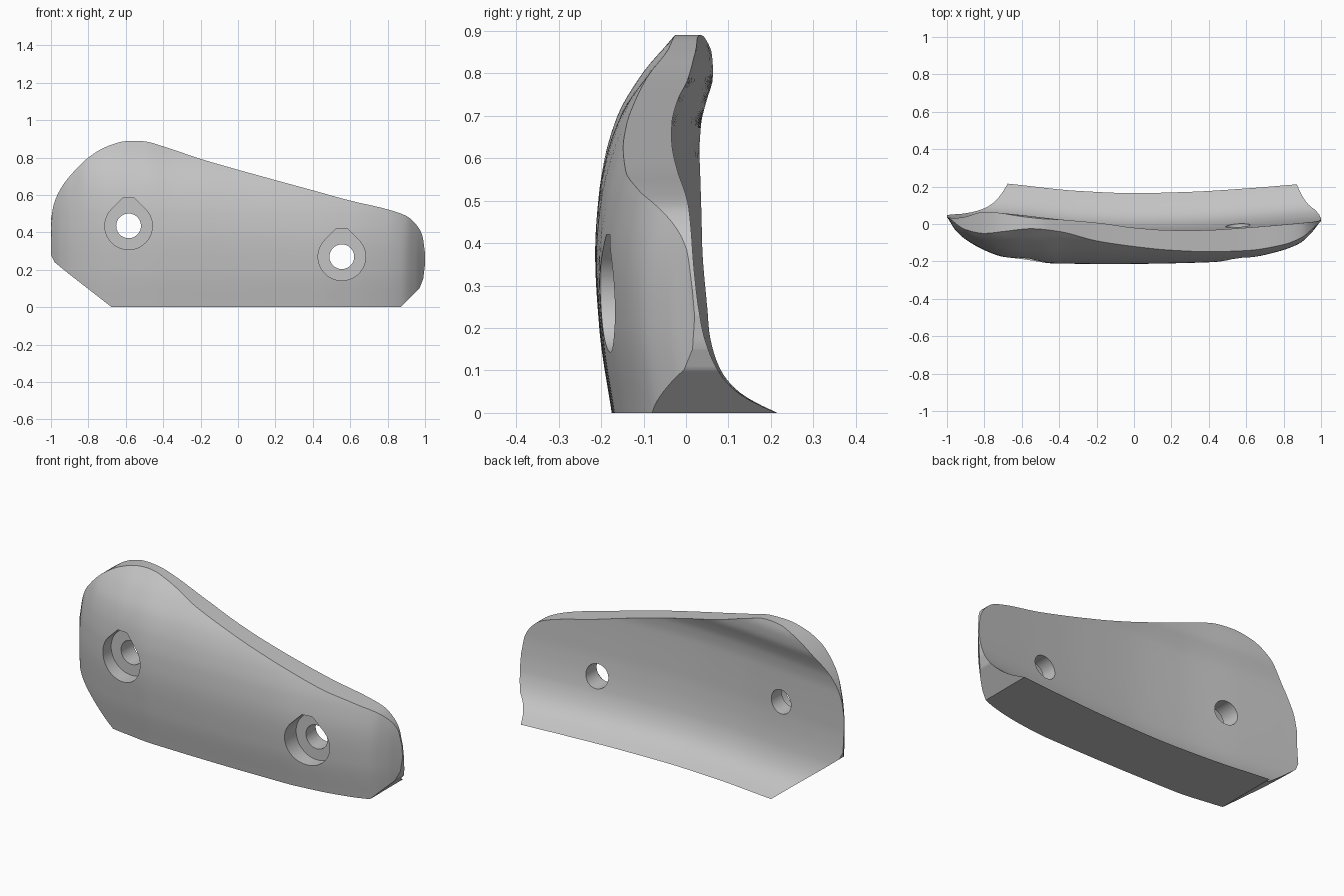
import bpy, bmesh, math

cube = bpy.data.objects.get("Cube")
if cube:
    bpy.data.objects.remove(cube, do_unlink=True)

grey = bpy.data.materials.new("plain grey")
grey.use_nodes = True
colour = (0.55, 0.55, 0.55, 1)
grey.diffuse_color = colour
grey.node_tree.nodes["Principled BSDF"].inputs["Base Color"].default_value = colour


def linear(points):
    """Piecewise straight function through the points."""
    def value(x):
        for (xa, ya), (xb, yb) in zip(points, points[1:]):
            if x <= xb:
                return ya + (yb - ya) * max(0, (x - xa) / (xb - xa))
        return points[-1][1]
    return value


def smooth(points):
    """Monotone cubic function through the points."""
    slopes = [(b[1] - a[1]) / (b[0] - a[0]) for a, b in zip(points, points[1:])]
    tangents = [slopes[0]]
    for a, b in zip(slopes, slopes[1:]):
        tangents.append(2 * a * b / (a + b) if a * b > 0 else 0)
    tangents.append(slopes[-1])

    def value(x):
        x = min(max(x, points[0][0]), points[-1][0])
        for i in range(len(points) - 1):
            (xa, ya), (xb, yb) = points[i], points[i + 1]
            if x <= xb:
                break
        h = xb - xa
        t = (x - xa) / h
        s = 1 - t
        return (ya * s * s * (1 + 2 * t) + yb * t * t * (1 + 2 * s)
                + h * t * s * (tangents[i] * s - tangents[i + 1] * t))
    return value


# Outline seen from the front
outline_top = smooth([(-1, .47), (-.985, .55), (-.95, .63), (-.9, .7), (-.8, .8),
                      (-.7, .86), (-.6, .888), (-.55, .89), (-.5, .887), (-.4, .86),
                      (-.2, .793), (0, .735), (.4, .625), (.6, .57), (.8, .523),
                      (.9, .488), (.95, .445), (.985, .385), (1, .29)])
outline_bottom = linear([(-1, .28), (-.98, .24), (-.9, .175), (-.675, 0),
                         (.87, 0), (.97, .1), (.99, .15), (1, .23)])

# Bulged front: upright profile, end rounding and the top edge it runs into
front_profile = smooth([(0, -.175), (.2, -.205), (.4, -.218), (.5, -.214), (.6, -.2),
                        (.7, -.17), (.8, -.11), (.89, -.03)])
front_ends = smooth([(-1, .255), (-.95, .175), (-.85, .105), (-.7, .045), (-.6, .028),
                     (-.4, .005), (0, 0), (.4, .005), (.6, .025), (.75, .055),
                     (.88, .1), (.95, .16), (.98, .2), (1, .228)])
front_top_edge = smooth([(-1, .04), (-.9, -.03), (-.8, -.05), (-.7, -.04), (-.55, -.025),
                         (-.4, -.04), (-.2, -.09), (0, -.12), (.2, -.14), (.4, -.148),
                         (.6, -.142), (.8, -.11), (.9, -.07), (.95, -.03), (1, .015)])

# Hollow back: flared foot and a gentle sideways curve
back_profile = smooth([(0, .165), (.03, .1), (.06, .055), (.1, .02), (.15, -.005),
                       (.2, -.02), (.3, -.035), (.4, -.042), (.6, -.045), (.68, -.037),
                       (.735, -.02), (.79, 0), (.85, .005), (.89, -.003)])
back_bow = smooth([(-1, .08), (-.67, .05), (-.3, .012), (0, 0), (.3, .007),
                   (.6, .025), (.87, .047), (1, .058)])


def front_y(x, z):
    top = outline_top(x)
    base = front_profile(z) + front_ends(x)
    edge = front_top_edge(x) - front_profile(top) - front_ends(x)
    return base + edge * (z / top) ** 3


def back_y(x, z):
    return back_profile(z) + back_bow(x)


def finish(name, bm):
    bmesh.ops.recalc_face_normals(bm, faces=bm.faces)
    mesh = bpy.data.meshes.new(name)
    bm.to_mesh(mesh)
    bm.free()
    mesh.materials.append(grey)
    obj = bpy.data.objects.new(name, mesh)
    bpy.context.collection.objects.link(obj)
    return obj


# Grip plate: front and back sheets closed by a rim
columns = 110
rows = 44
xs = {-math.cos(math.pi * i / columns) for i in range(columns + 1)}
xs = sorted(xs | {-.98, -.9, -.675, .87, .97, .99})
bm = bmesh.new()
front, back = [], []
for x in xs:
    low, high = outline_bottom(x), outline_top(x)
    zs = [low + (high - low) * j / rows for j in range(rows + 1)]
    back.append([bm.verts.new((x, back_y(x, z), z)) for z in zs])
    front.append([bm.verts.new((x, min(front_y(x, z), back_y(x, z) - .003), z))
                  for z in zs])
last = len(xs) - 1
for sheet in (front, back):
    for i in range(last):
        for j in range(rows):
            bm.faces.new((sheet[i][j], sheet[i + 1][j],
                          sheet[i + 1][j + 1], sheet[i][j + 1]))
for j in (0, rows):
    for i in range(last):
        bm.faces.new((front[i][j], front[i + 1][j], back[i + 1][j], back[i][j]))
for i in (0, last):
    for j in range(rows):
        bm.faces.new((front[i][j], front[i][j + 1], back[i][j + 1], back[i][j]))
plate = finish("grip_plate", bm)


def cutter(name, outline, y_front, y_back):
    bm = bmesh.new()
    rings = [[bm.verts.new((x, y, z)) for x, z in outline] for y in (y_front, y_back)]
    for ring in rings:
        bm.faces.new(ring)
    for i in range(len(outline)):
        bm.faces.new((rings[0][i - 1], rings[0][i], rings[1][i], rings[1][i - 1]))
    obj = finish(name, bm)
    obj.hide_render = True
    mod = plate.modifiers.new(name, 'BOOLEAN')
    mod.operation = 'DIFFERENCE'
    mod.solver = 'EXACT'
    mod.object = obj
    return obj


# Screw holes: teardrop counterbore with a flat tip, then a round through hole
cutters = []
bore, tip = .127, .15
for side, cx, cz in (("right", -.585, .435), ("left", .555, .27)):
    angles = [math.radians(135 + 270 * i / 48) for i in range(49)]
    drop = [(cx + bore * math.cos(a), cz + bore * math.sin(a)) for a in angles]
    half = bore * math.sqrt(2) - tip
    drop += [(cx + half, cz + tip), (cx - half, cz + tip)]
    circle = [(cx + .066 * math.cos(a), cz + .066 * math.sin(a))
              for a in (math.tau * i / 48 for i in range(48))]
    cutters.append(cutter(side + "_counterbore", drop, -.5, -.1))
    cutters.append(cutter(side + "_screw_hole", circle, -.4, .4))

# Apply the cuts and shade
bpy.ops.object.select_all(action='DESELECT')
plate.select_set(True)
bpy.context.view_layer.objects.active = plate
for mod in list(plate.modifiers):
    bpy.ops.object.modifier_apply(modifier=mod.name)
for obj in cutters:
    bpy.data.objects.remove(obj, do_unlink=True)
bpy.ops.object.shade_smooth_by_angle(angle=math.radians(30))
